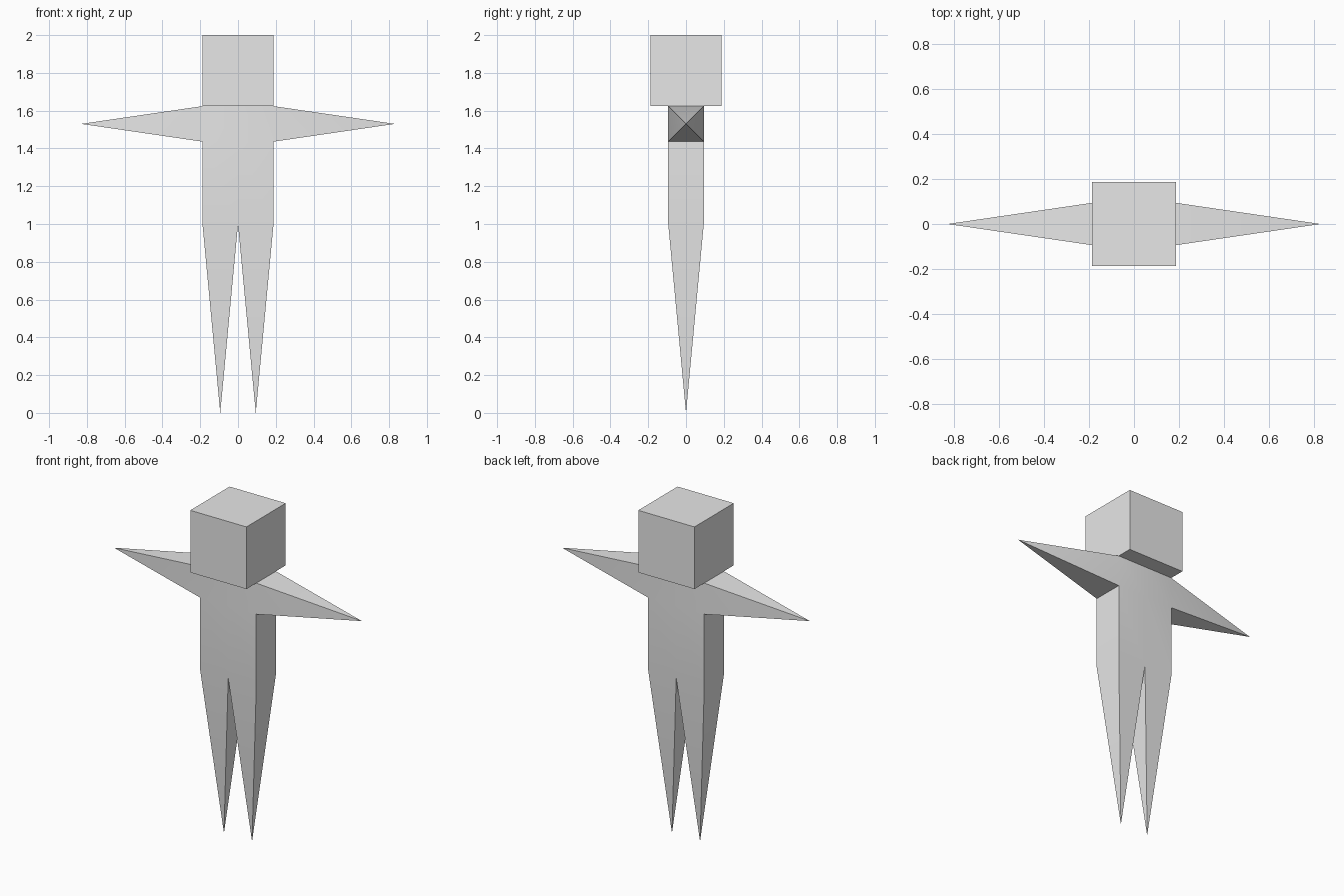
import bpy, bmesh, math
from mathutils import Matrix, Vector

if "Cube" in bpy.data.objects:
    bpy.data.objects.remove(bpy.data.objects["Cube"], do_unlink=True)

HALF_W, HALF_D = 0.188, 0.094            # torso half width and half depth
HIP, ARMPIT, NECK, TOP = 1.0, 1.436, 1.624, 2.0
ARM_TIP = 0.83

grey = bpy.data.materials.new("light grey")
grey.use_nodes = True
grey.diffuse_color = (0.8, 0.8, 0.8, 1)
grey.node_tree.nodes["Principled BSDF"].inputs["Base Color"].default_value = (0.8, 0.8, 0.8, 1)


def add_box(bm, half_x, half_y, z0, z1):
    size = Matrix.Diagonal((2 * half_x, 2 * half_y, z1 - z0, 1))
    bmesh.ops.create_cube(bm, size=1, matrix=Matrix.Translation((0, 0, (z0 + z1) / 2)) @ size)


def finish(bm, name):
    bmesh.ops.recalc_face_normals(bm, faces=bm.faces)
    mesh = bpy.data.meshes.new(name)
    bm.to_mesh(mesh)
    bm.free()
    mesh.materials.append(grey)
    obj = bpy.data.objects.new(name, mesh)
    bpy.context.collection.objects.link(obj)
    bpy.ops.object.select_all(action='DESELECT')
    obj.select_set(True)
    bpy.context.view_layer.objects.active = obj
    bpy.ops.object.shade_smooth_by_angle(angle=math.radians(30))


def pull_spike(bm, face, axis, value):
    """Turn a face into a pyramid whose tip sits at the given coordinate."""
    tip = bmesh.ops.poke(bm, faces=[face])["verts"][0]
    tip.co[axis] = value


# Body: torso split down the middle and at the armpits
bm = bmesh.new()
add_box(bm, HALF_W, HALF_D, HIP, NECK)
for point, normal in (((0, 0, 0), (1, 0, 0)), ((0, 0, ARMPIT), (0, 0, 1))):
    bmesh.ops.bisect_plane(bm, geom=bm.verts[:] + bm.edges[:] + bm.faces[:],
                           plane_co=Vector(point), plane_no=Vector(normal))

# Arms and legs: shoulder and hip faces drawn out to points
bm.normal_update()
centres = [(f, f.calc_center_median()) for f in bm.faces]
shoulders = [(f, c) for f, c in centres if abs(c.x) > HALF_W - 0.01 and c.z > ARMPIT]
hips = [f for f, c in centres if c.z < HIP + 0.01]
for face, c in shoulders:
    pull_spike(bm, face, 0, math.copysign(ARM_TIP, c.x))
for face in hips:
    pull_spike(bm, face, 2, 0.0)
finish(bm, "body")

# Head: plain cube resting on the shoulders
bm = bmesh.new()
add_box(bm, HALF_W, HALF_W, NECK, TOP)
finish(bm, "head")
